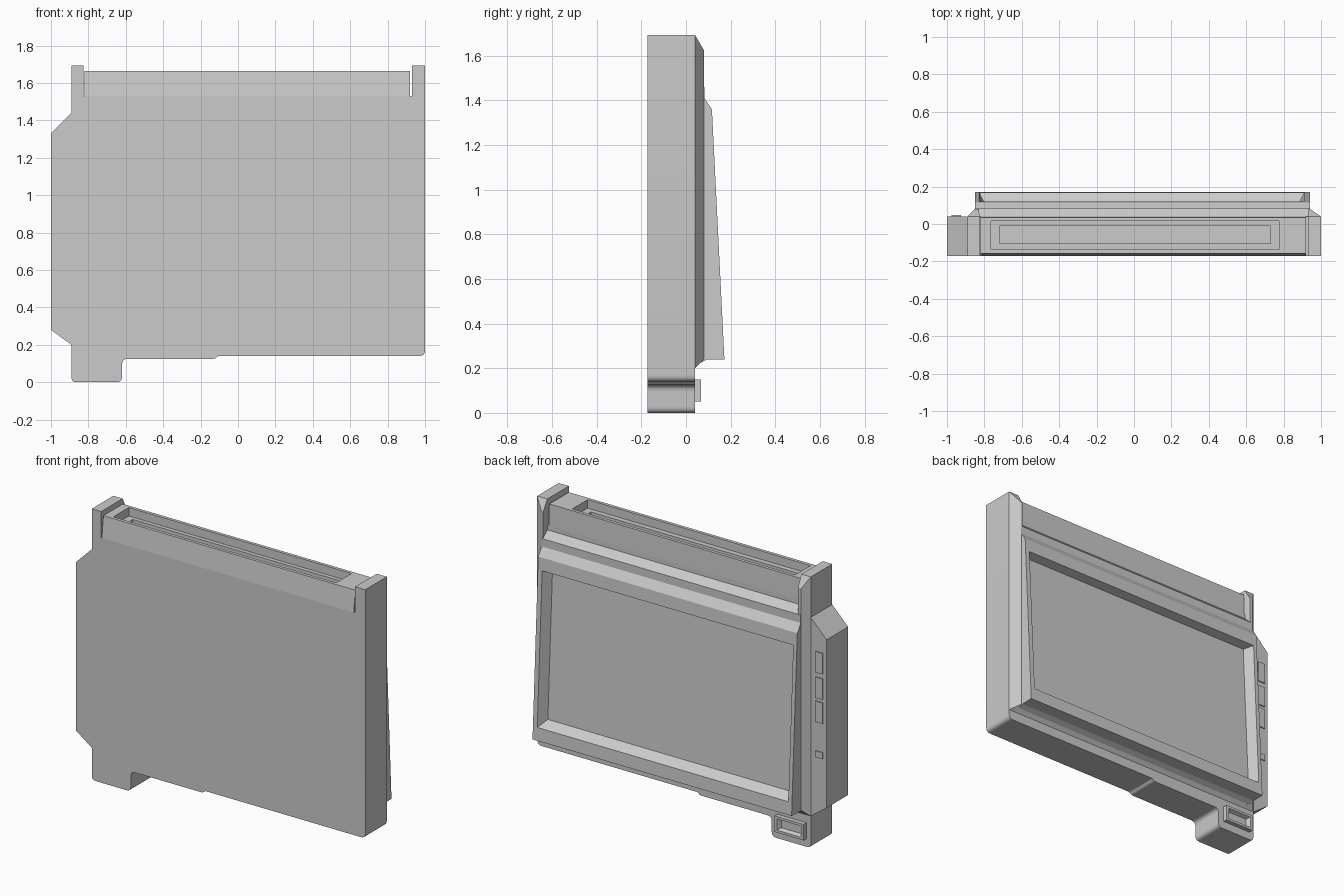
import bpy, bmesh, math
from mathutils import Vector

if "Cube" in bpy.data.objects:
    bpy.data.objects.remove(bpy.data.objects["Cube"])


def make(name, bm):
    bmesh.ops.recalc_face_normals(bm, faces=bm.faces)
    me = bpy.data.meshes.new(name)
    bm.to_mesh(me)
    bm.free()
    ob = bpy.data.objects.new(name, me)
    bpy.context.collection.objects.link(ob)
    return ob


def loft(name, ring_a, ring_b):
    """Closed solid between two matching rings of points."""
    bm = bmesh.new()
    a = [bm.verts.new(p) for p in ring_a]
    b = [bm.verts.new(p) for p in ring_b]
    bm.faces.new(a)
    bm.faces.new(b)
    for i in range(len(a)):
        j = (i + 1) % len(a)
        bm.faces.new((a[i], a[j], b[j], b[i]))
    return make(name, bm)


def rect(x0, x1, z0, z1, y):
    """Ring in the xz plane; y is a number or a function of z."""
    f = y if callable(y) else (lambda z: y)
    return [(x, f(z), z) for x, z in ((x0, z0), (x1, z0), (x1, z1), (x0, z1))]


def box(name, x0, x1, y0, y1, z0, z1):
    return loft(name, rect(x0, x1, z0, z1, y0), rect(x0, x1, z0, z1, y1))


def fillet(points, steps=4):
    """Round each corner that carries a third value (radius)."""
    out = []
    for i, p in enumerate(points):
        v = Vector(p[:2])
        if len(p) == 2:
            out.append(v)
            continue
        a = v + (Vector(points[i - 1][:2]) - v).normalized() * p[2]
        b = v + (Vector(points[(i + 1) % len(points)][:2]) - v).normalized() * p[2]
        for k in range(steps + 1):
            t = k / steps
            out.append(a * (1 - t) ** 2 + v * 2 * t * (1 - t) + b * t * t)
    return out


def cut(target, cutter):
    m = target.modifiers.new("cut", 'BOOLEAN')
    m.operation, m.solver, m.object = 'DIFFERENCE', 'EXACT', cutter
    cutter.hide_render = True
    cutter.hide_viewport = True
    cutter.display_type = 'WIRE'


def smooth(ob):
    bpy.ops.object.select_all(action='DESELECT')
    ob.select_set(True)
    bpy.context.view_layer.objects.active = ob
    bpy.ops.object.shade_smooth_by_angle(angle=math.radians(30))


FRONT, MID, TOP = -0.172, 0.04, 1.693

# Front shell: stepped outline with side flange, foot and two end posts
outline = fillet([
    (-1, 0.28), (-0.89, 0.20), (-0.89, 0.0, 0.025), (-0.62, 0.0, 0.03),
    (-0.62, 0.125, 0.03), (-0.12, 0.125, 0.015), (-0.11, 0.14, 0.01),
    (1, 0.14, 0.03), (1, TOP), (0.93, TOP), (0.93, 1.53),
    (-0.825, 1.53), (-0.825, TOP), (-0.89, TOP), (-0.89, 1.44), (-1, 1.33)])
shell = loft("front_shell", [(x, FRONT, z) for x, z in outline],
             [(x, MID, z) for x, z in outline])
smooth(shell)

# Slot housing between the posts, front leaning back slightly
prof = [(FRONT, 1.53), (MID, 1.53), (MID - 0.005, 1.663), (-0.157, 1.663)]
housing = loft("slot_housing", [(-0.82, y, z) for y, z in prof],
               [(0.92, y, z) for y, z in prof])
cut(housing, box("slot_upper_cutter", -0.765, 0.775, -0.137, 0.015, 1.61, 1.75))
cut(housing, box("slot_lower_cutter", -0.72, 0.73, -0.105, -0.01, 1.50, 1.70))

# Rear body: stepped ledges above, sloping back, undercut lip below
prof = [(0.03, 0.19), (MID, 0.20), (0.06, 0.222), (0.092, 0.238), (0.172, 0.24),
        (0.116, 1.36), (0.082, 1.41), (0.082, 1.46), (MID, 1.50), (0.03, 1.50)]
body = loft("rear_body", [(-0.85, y, z) for y, z in prof],
            [(0.94, y, z) for y, z in prof])


# Window recess follows the slope of the back
def slope(offset):
    return lambda z: 0.172 - 0.05 * (z - 0.24) + offset


cut(body, loft("window_cutter",
               rect(-0.83, 0.915, 0.315, 1.282, slope(0.01)),
               rect(-0.795, 0.88, 0.355, 1.27, slope(-0.06))))

# Chamfered side rails behind the end posts
loft("side_rail_right", rect(0.93, 1.0, 0.20, TOP, MID),
     rect(0.932, 0.942, 0.24, 1.625, 0.08))
loft("side_rail_left", rect(-0.89, -0.825, 0.20, TOP, MID),
     rect(-0.852, -0.83, 0.24, 1.625, 0.08))

# Socket on the back of the foot
socket = box("foot_socket", -0.86, -0.66, 0.03, 0.068, 0.05, 0.15)
cut(socket, loft("socket_cutter", rect(-0.85, -0.67, 0.06, 0.14, 0.08),
                 rect(-0.83, -0.69, 0.075, 0.125, 0.045)))

# Low buttons on the back of the flange
for i, (z0, z1) in enumerate([(1.11, 1.24), (0.95, 1.08), (0.80, 0.93), (0.58, 0.62)]):
    box(f"flange_button_{i + 1}", -0.975, -0.925, 0.03, 0.047, z0, z1)
